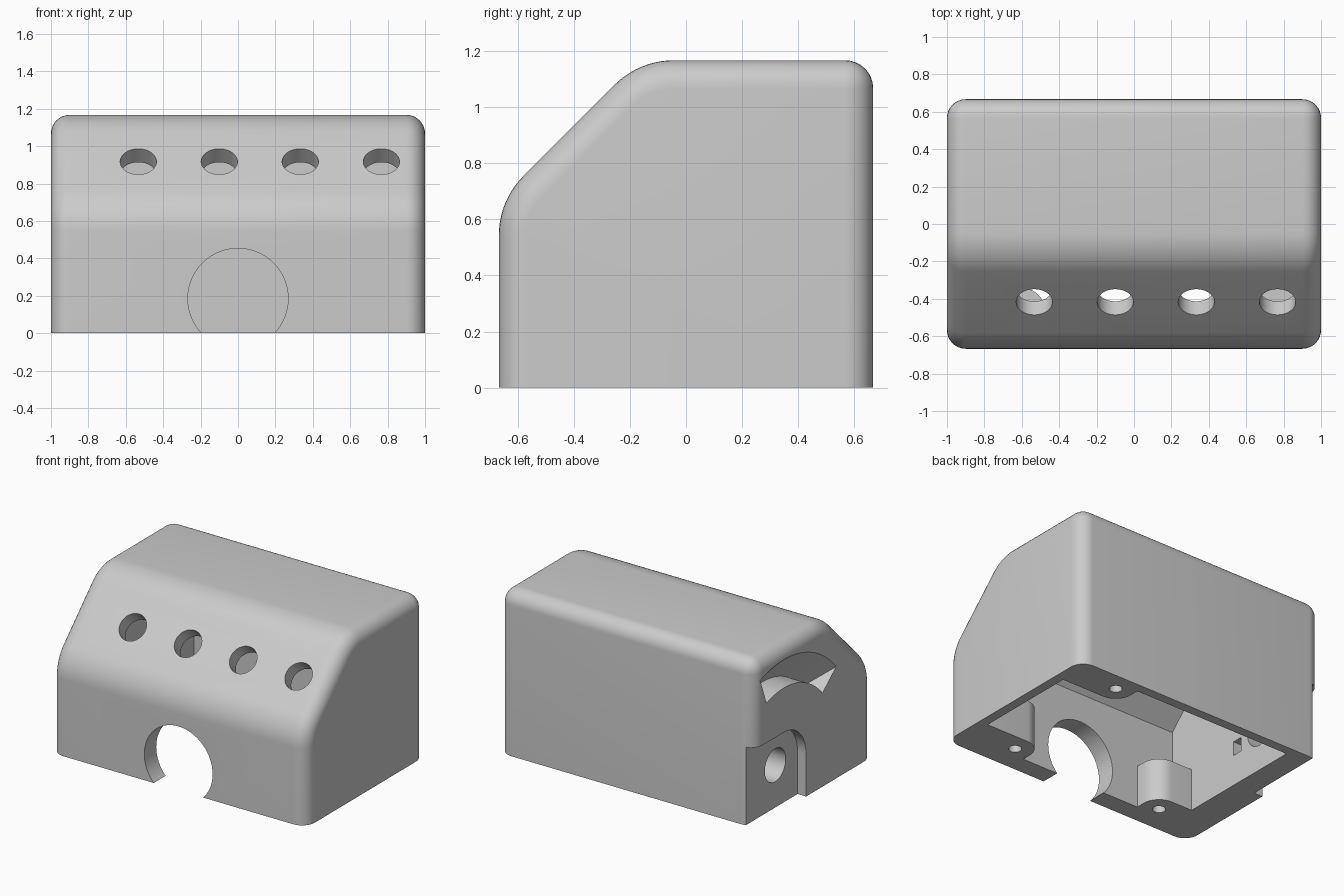
import bpy, bmesh, math
from mathutils import Matrix

if "Cube" in bpy.data.objects:
    bpy.data.objects.remove(bpy.data.objects["Cube"])

grey = bpy.data.materials.new("light_grey")
grey.diffuse_color = (0.6, 0.6, 0.6, 1)
grey.use_nodes = True
grey.node_tree.nodes["Principled BSDF"].inputs["Base Color"].default_value = grey.diffuse_color


def arc(cx, cy, r, a0, a1, n):
    """Points along an arc, angles in degrees."""
    return [(cx + r * math.cos(math.radians(a0 + (a1 - a0) * i / n)),
             cy + r * math.sin(math.radians(a0 + (a1 - a0) * i / n))) for i in range(n + 1)]


def circle(cx, cy, r, n=48):
    return arc(cx, cy, r, 0, 360, n)[:-1]


def loft(name, rings, caps=True, matrix=None):
    """Skin matching closed outlines of 3D points into a solid."""
    bm = bmesh.new()
    loops = [[bm.verts.new(p) for p in ring] for ring in rings]
    bm.faces.new(loops[0])
    bm.faces.new(loops[-1])
    n = len(rings[0])
    for lo, hi in zip(loops, loops[1:]):
        for i in range(n):
            j = (i + 1) % n
            bm.faces.new((lo[i], lo[j], hi[j], hi[i]))
    bmesh.ops.recalc_face_normals(bm, faces=bm.faces[:])
    if matrix:
        bm.transform(matrix)
    mesh = bpy.data.meshes.new(name)
    bm.to_mesh(mesh)
    bm.free()
    mesh.materials.append(grey)
    ob = bpy.data.objects.new(name, mesh)
    bpy.context.collection.objects.link(ob)
    return ob


def prism(name, pts, axis, a, b, matrix=None):
    """Extrude a flat outline along an axis from a to b."""
    place = {'x': lambda p, t: (t, p[0], p[1]),
             'y': lambda p, t: (p[0], t, p[1]),
             'z': lambda p, t: (p[0], p[1], t)}[axis]
    return loft(name, [[place(p, t) for p in pts] for t in (a, b)], matrix=matrix)


def cut(target, cutter):
    """Subtract the cutter and remove it."""
    cutter.hide_render = True
    mod = target.modifiers.new("cut", 'BOOLEAN')
    mod.operation = 'DIFFERENCE'
    mod.solver = 'EXACT'
    mod.object = cutter
    bpy.context.view_layer.objects.active = target
    bpy.ops.object.modifier_apply(modifier=mod.name)
    bpy.data.objects.remove(cutter)


# Outer shell: side profile with a sloped, softly blended front
R = 0.3
k = R * math.tan(math.radians(22.5))
profile = [(0.667, 0), (0.667, 1.167)]
profile += arc(-0.167 + k, 1.167 - R, R, 90, 135, 10)
profile += arc(-0.667 + R, 0.667 - k, R, 135, 180, 10)
profile += [(-0.667, 0)]
shell = prism("enclosure", profile, 'x', -1, 1)

# Round the end outlines and the back top edge
bm = bmesh.new()
bm.from_mesh(shell.data)
edges = []
for e in bm.edges:
    p, q = (v.co for v in e.verts)
    end = abs(p.x - q.x) < 1e-4 and max(p.z, q.z) > 1e-4
    back_top = min(p.y, q.y) > 0.66 and min(p.z, q.z) > 1.16
    if end or back_top:
        edges.append(e)
bmesh.ops.bevel(bm, geom=edges, offset=0.1, offset_type='OFFSET', segments=8,
                profile=0.5, affect='EDGES', clamp_overlap=False)
bmesh.ops.recalc_face_normals(bm, faces=bm.faces[:])
bm.to_mesh(shell.data)
bm.free()

# Hollow inside, thicker on the left wall, leaving three screw posts standing
cavity = prism("cavity", [(0.6, -0.1), (0.6, 1.1), (-0.09, 1.1),
                          (-0.533, 0.657), (-0.533, -0.1)], 'x', -0.767, 0.933)
posts = [(0.6, -0.467, 1, -1), (-0.6, -0.467, -1, -1), (0.6, 0.533, 1, 1)]
for cx, cy, sx, sy in posts:
    corner = arc(0, 0, 0.125, 270, 180, 10)
    outline = [(0.5, 0.3), (0.5, -0.125)] + corner + [(-0.125, 0.3)]
    cut(cavity, prism("post", [(cx + sx * p, cy + sy * q) for p, q in outline],
                      'z', -0.3, 0.3))
cut(shell, cavity)
for cx, cy, sx, sy in posts:
    cut(shell, prism("screw_hole", circle(cx, cy, 0.042, 24), 'z', -0.1, 0.24))

# Row of four round holes in the slope
for x in (-0.533, -0.1, 0.333, 0.767):
    m = Matrix.Translation((x, -0.417, 0.917)) @ Matrix.Rotation(math.radians(45), 4, 'X')
    cut(shell, prism("slope_hole", circle(0, 0, 0.097), 'z', -0.22, 0.25, m))

# Large opening in the front wall
cut(shell, prism("front_opening", circle(0, 0.185, 0.268, 64), 'y', -0.9, -0.45))

# Left side: knob recess, shaft hole and locating pocket
recess = [(0.083, -0.1)] + arc(0.333, 0.3, 0.25, 180, 90, 16) + [(0.9, 0.55), (0.9, -0.1)]
cut(shell, prism("knob_recess", recess, 'x', -1.2, -0.933))
cut(shell, prism("shaft_hole", circle(0.333, 0.3, 0.117), 'x', -1.2, -0.7))
cut(shell, prism("pocket", [(0.075, 0.22), (0.15, 0.22), (0.15, 0.32), (0.075, 0.32)],
                 'x', -0.84, -0.7))

# Curved scale groove around the knob: a wedge section swept about the shaft,
# deep at the inner radius and running out at the outer radius
wedge = [(-1.05, 0.565), (-0.835, 0.565), (-1.0, 0.765), (-1.05, 0.765)]
rings = []
for cy, cz in arc(0, 0, 1, 70, 140, 32):
    rings.append([(x, 0.333 + r * cy, 0.3 + r * cz) for x, r in wedge])
cut(shell, loft("scale_groove", rings))

# Smooth rounded surfaces, sharp cut edges
bpy.ops.object.select_all(action='DESELECT')
shell.select_set(True)
bpy.context.view_layer.objects.active = shell
bpy.ops.object.shade_smooth_by_angle(angle=math.radians(30))
